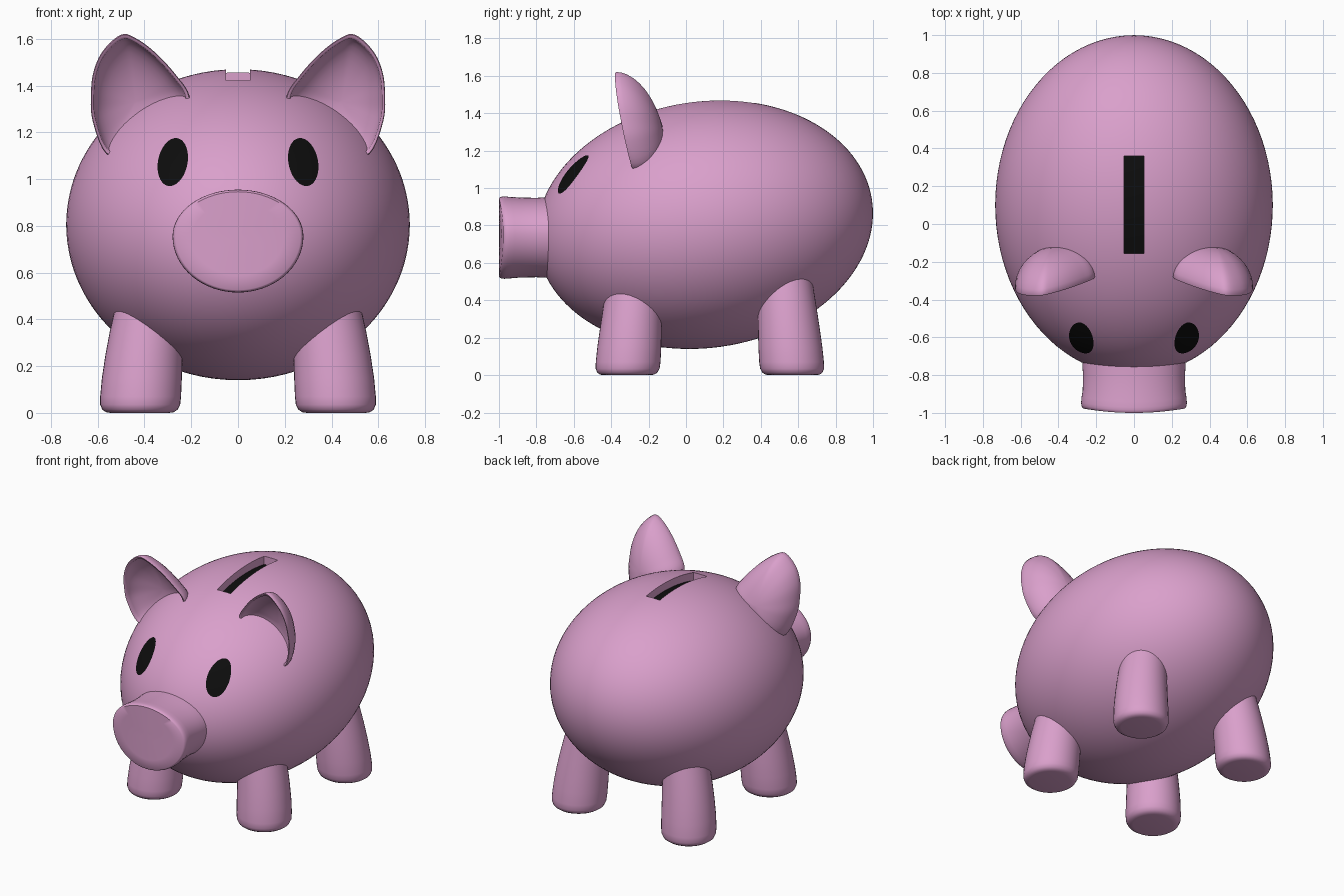
import bpy, bmesh, math
from mathutils import Vector, Matrix

if "Cube" in bpy.data.objects:
    bpy.data.objects.remove(bpy.data.objects["Cube"])


def material(name, col):
    m = bpy.data.materials.new(name)
    m.diffuse_color = (*col, 1)
    m.use_nodes = True
    m.node_tree.nodes["Principled BSDF"].inputs["Base Color"].default_value = m.diffuse_color
    return m


PINK = material("pink", (0.70, 0.35, 0.60))
BLACK = material("black", (0.004, 0.004, 0.004))

# Body ellipsoid, nose tilted slightly down
CENTRE = Vector((0, 0.1, 0.805))
TILT = Matrix.Rotation(0.145, 3, 'X')
RADII = Vector((0.735, 0.904, 0.659))


def hit_body(origin, direction, scale=1.0):
    """First point where a ray meets the (scaled) body ellipsoid."""
    inv = TILT.transposed()
    o, d = inv @ (Vector(origin) - CENTRE), inv @ Vector(direction)
    o = Vector([o[i] / (RADII[i] * scale) for i in range(3)])
    d = Vector([d[i] / (RADII[i] * scale) for i in range(3)])
    a, b, c = d.dot(d), o.dot(d), o.dot(o) - 1
    t = (-b - math.sqrt(max(b * b - a * c, 0))) / a
    return Vector(origin) + Vector(direction) * t


def finish(name, bm, mat, angle=40):
    bmesh.ops.recalc_face_normals(bm, faces=bm.faces)
    me = bpy.data.meshes.new(name)
    bm.to_mesh(me)
    bm.free()
    me.materials.append(mat)
    ob = bpy.data.objects.new(name, me)
    bpy.context.collection.objects.link(ob)
    smooth(ob, angle)
    return ob


def smooth(ob, angle=40):
    bpy.ops.object.select_all(action='DESELECT')
    ob.select_set(True)
    bpy.context.view_layer.objects.active = ob
    bpy.ops.object.shade_smooth_by_angle(angle=math.radians(angle))


def loft(name, rings, mat, cap_start=True, angle=40):
    """Skin a list of closed rings and cap the ends."""
    bm = bmesh.new()
    vs = [[bm.verts.new(p) for p in r] for r in rings]
    n = len(rings[0])
    for a, b in zip(vs, vs[1:]):
        for i in range(n):
            j = (i + 1) % n
            bm.faces.new((a[i], a[j], b[j], b[i]))
    if cap_start:
        bm.faces.new(vs[0])
    bm.faces.new(vs[-1])
    return finish(name, bm, mat, angle)


def circle(n):
    return [(math.cos(2 * math.pi * i / n), math.sin(2 * math.pi * i / n)) for i in range(n)]


# Body with coin slot
bm = bmesh.new()
bmesh.ops.create_uvsphere(bm, u_segments=96, v_segments=64, radius=1)
bm.transform(Matrix.Translation(CENTRE) @ TILT.to_4x4() @ Matrix.Diagonal((*RADII, 1)))
body = finish("body", bm, PINK)
bm = bmesh.new()
bmesh.ops.create_cube(bm, size=1)
bm.transform(Matrix.Translation((0, 0.1025, 1.46)) @ Matrix.Diagonal((0.104, 0.515, 0.2, 1)))
cutter = finish("slot_cutter", bm, PINK)
cutter.hide_render = True
mod = body.modifiers.new("slot", 'BOOLEAN')
mod.operation = 'DIFFERENCE'
mod.object = cutter
smooth(body)
bpy.ops.object.modifier_apply(modifier=mod.name)
smooth(body)
bpy.data.objects.remove(cutter)

# Dark curved floor of the slot
bm = bmesh.new()
bmesh.ops.create_grid(bm, x_segments=2, y_segments=16, size=0.5)
for v in bm.verts:
    v.co = hit_body((v.co.x * 0.104, 0.1025 + v.co.y * 0.515, 3), (0, 0, -1), 0.92)
finish("slot_floor", bm, BLACK)

# Snout: lofted egg-shaped rings with a gently curved front
snout = [(-0.60, 1.0), (-0.72, 0.98), (-0.80, 0.965), (-0.88, 0.97), (-0.94, 0.99),
         (-0.97, 1.0), (-0.985, 0.995), (-0.995, 0.98), (-1.0, 0.955),
         (-1.0, 0.7), (-1.0, 0.4), (-1.0, 0.1)]
rings = []
for y, s in snout:
    ring = []
    for c, q in circle(64):
        bend = 0.025 * (s * c) ** 2 if y < -0.9 else 0
        ring.append((0.28 * s * c, y + bend, 0.755 + (0.2 if q > 0 else 0.24) * s * q))
    rings.append(ring)
loft("snout", rings, PINK)

# Legs: rounded foot, slight taper and lean towards the body; (z, radius)
leg = [(0.0, 0.125), (0.003, 0.145), (0.014, 0.161), (0.035, 0.171), (0.07, 0.173),
       (0.15, 0.171), (0.25, 0.165), (0.35, 0.158), (0.45, 0.150), (0.58, 0.14)]
for side, sx in (("left", -1), ("right", 1)):
    for end, y0, lean in (("front", -0.315, 0.08), ("back", 0.57, -0.08)):
        rings = [[(sx * (0.42 - 0.1 * z * (0.4 + 1.3 * z) + r * c), y0 + lean * z + r * q, z)
                  for c, q in circle(40)] for z, r in leg]
        loft(f"{end}_leg_{side}", rings, PINK)

# Ears: cupped shells, rim outline in front view (x, z)
rim = [(0.50, 1.618), (0.577, 1.55), (0.618, 1.46), (0.629, 1.36), (0.622, 1.25), (0.565, 1.11),
       (0.46, 1.09), (0.32, 1.13), (0.22, 1.24), (0.208, 1.356), (0.265, 1.445),
       (0.35, 1.538), (0.436, 1.602)]


def closed_spline(pts, steps):
    out, n = [], len(pts)
    for i in range(n):
        a, b, c, d = (Vector(pts[(i + k) % n]) for k in (-1, 0, 1, 2))
        for k in range(steps):
            t = k / steps
            out.append(0.5 * (2 * b + (c - a) * t + (2 * a - 5 * b + 4 * c - d) * t * t
                              + (3 * b - a - 3 * c + d) * t ** 3))
    return out


outline = closed_spline(rim, 5)
mid = Vector((0.44, 1.33))
steps = [math.radians(a) for a in (88, 78, 68, 58, 48, 38, 28, 18, 9, 0)]
shell = [(math.cos(a), 0.18 * math.sin(a)) for a in steps]
shell += [(0.985, -0.006), (0.96, -0.004)]
shell += [(0.93 * math.cos(a), 0.125 * math.sin(a)) for a in reversed(steps)]
for side, sx in (("left", -1), ("right", 1)):
    rings = []
    for s, depth in shell:
        ring = []
        for p in outline:
            x, z = mid + (p - mid) * s
            ring.append((sx * x, 0.013 - 0.143 * x - 0.195 * z + depth, z))
        rings.append(ring)
    loft(f"ear_{side}", rings, PINK, angle=60)

# Eyes: leaning ovals laid on the body surface
for side, sx in (("left", -1), ("right", 1)):
    rings = []
    for s in (1, 0.8, 0.6, 0.4, 0.2, 0.03):
        ring = []
        for c, q in circle(40):
            u, w = 0.063 * s * c, 0.104 * s * q
            a = 0.2
            x = 0.279 + u * math.cos(a) - w * math.sin(a)
            z = 1.073 + u * math.sin(a) + w * math.cos(a)
            ring.append(hit_body((sx * x, -3, z), (0, 1, 0), 1.004))
        rings.append(ring)
    eye = loft(f"eye_{side}", rings, BLACK, cap_start=False)
    # Face the patch outwards
    if eye.data.polygons[0].normal.y > 0:
        eye.data.flip_normals()
